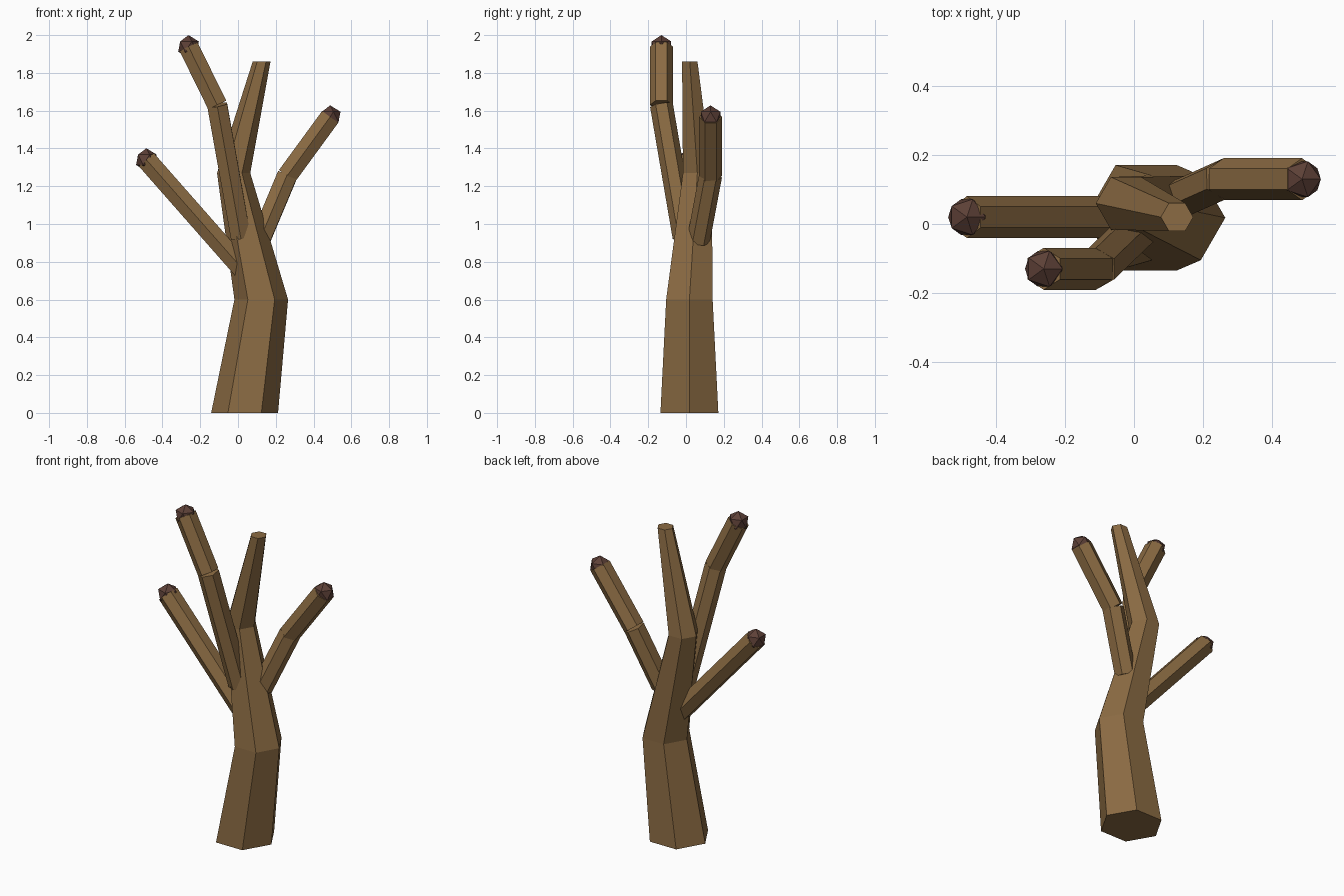
import bpy
import bmesh
from math import cos, sin, pi
from mathutils import Vector

cube = bpy.data.objects.get("Cube")
if cube:
    bpy.data.objects.remove(cube)


def make_material(name, rgb):
    mat = bpy.data.materials.new(name)
    mat.use_nodes = True
    color = (*rgb, 1.0)
    mat.diffuse_color = color
    mat.node_tree.nodes["Principled BSDF"].inputs["Base Color"].default_value = color
    return mat


bark = make_material("bark brown", (0.258, 0.147, 0.056))
bud = make_material("dark bud brown", (0.109, 0.051, 0.038))


def finish(name, bm, mat):
    bmesh.ops.recalc_face_normals(bm, faces=bm.faces)
    mesh = bpy.data.meshes.new(name)
    bm.to_mesh(mesh)
    bm.free()
    mesh.materials.append(mat)
    obj = bpy.data.objects.new(name, mesh)
    bpy.context.collection.objects.link(obj)
    return obj


def hex_ring(bm, center, radius, direction, start):
    """Six vertices around a centre, facing along a direction."""
    turn = Vector((0, 0, 1)).rotation_difference(Vector(direction))
    angles = [start + i * pi / 3 for i in range(6)]
    return [bm.verts.new(Vector(center) + turn @ Vector((radius * cos(a), radius * sin(a), 0)))
            for a in angles]


def loft(name, rings, bm):
    """Join successive rings with flat sides and close both ends."""
    for low, high in zip(rings, rings[1:]):
        for i in range(6):
            j = (i + 1) % 6
            bm.faces.new((low[i], low[j], high[j], high[i]))
    bm.faces.new(rings[0][::-1])
    bm.faces.new(rings[-1])
    return finish(name, bm, bark)


def limb(name, start, end, radius=0.061):
    bm = bmesh.new()
    axis = Vector(end) - Vector(start)
    loft(name, [hex_ring(bm, p, radius, axis, pi / 2) for p in (start, end)], bm)


def knob(name, center):
    bm = bmesh.new()
    bmesh.ops.create_icosphere(bm, subdivisions=1, radius=0.061)
    bmesh.ops.translate(bm, verts=bm.verts, vec=center)
    finish(name, bm, bud)


# Bent, tapering trunk with level rings
bm = bmesh.new()
trunk_path = [((0.035, 0.018, 0), 0.177), ((0.123, 0.018, 0.6), 0.142),
              ((-0.023, 0.06, 1.27), 0.088), ((0.125, 0.02, 1.86), 0.047)]
loft("trunk", [hex_ring(bm, c, r, (0, 0, 1), 0) for c, r in trunk_path], bm)

# Branches: each is a chain of straight limbs ending in a bud
branches = {
    "right_branch": [(0.03, 0.02, 0.755), (-0.485, 0.02, 1.34)],
    "front_branch": [(0.015, -0.01, 0.93), (-0.11, -0.13, 1.63), (-0.262, -0.13, 1.939)],
    "left_branch": [(0.115, 0.065, 0.91), (0.26, 0.13, 1.255), (0.488, 0.13, 1.567)],
}
for name, path in branches.items():
    for part, (a, b) in zip(("lower", "upper"), zip(path, path[1:])):
        limb(f"{name}_{part}", a, b)
    knob(f"{name}_bud", path[-1])
